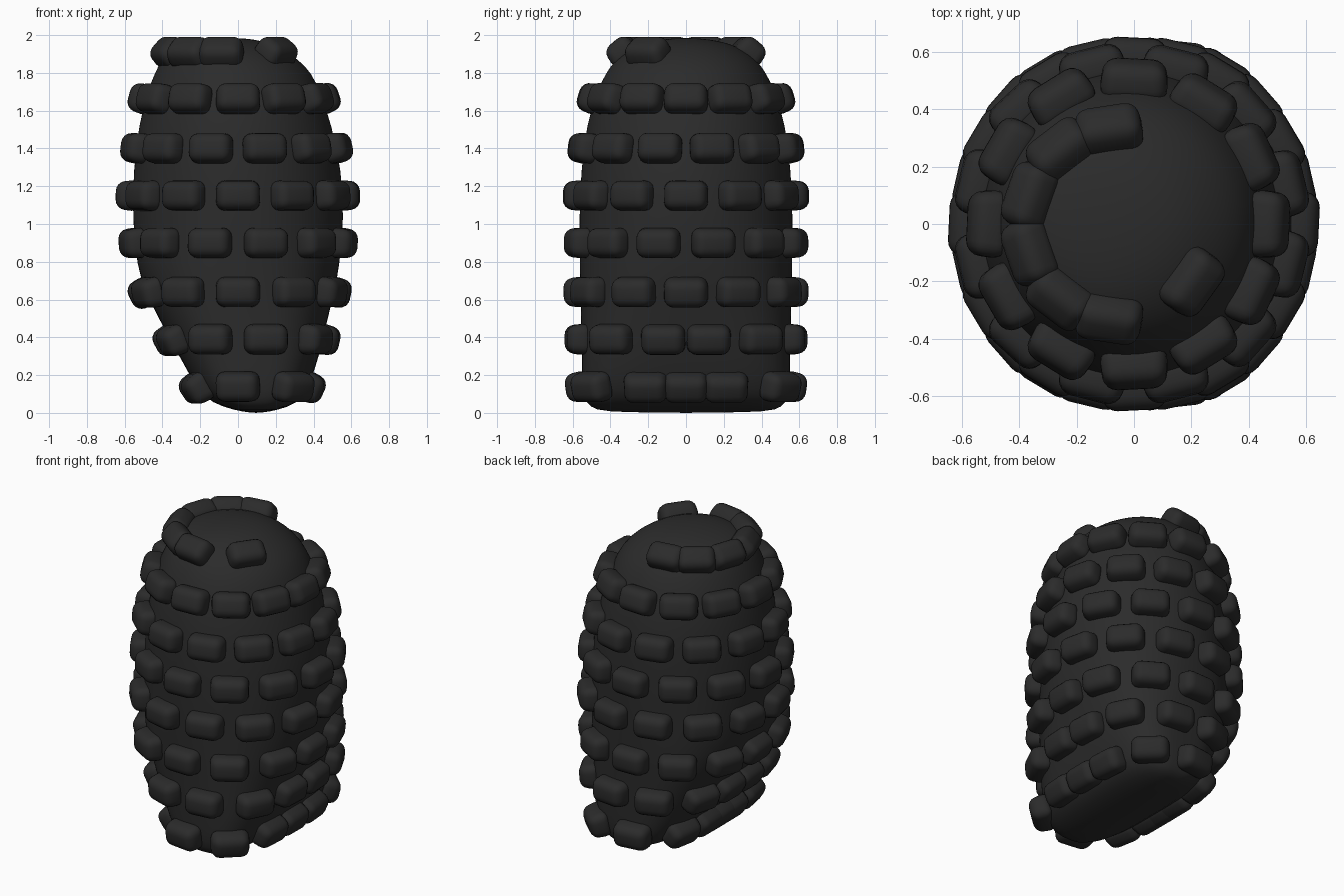
import bpy, bmesh, math
from mathutils import Matrix, Vector
from mathutils.bvhtree import BVHTree

cube = bpy.data.objects.get("Cube")
if cube:
    bpy.data.objects.remove(cube, do_unlink=True)


def material(name, rgb):
    m = bpy.data.materials.new(name)
    m.use_nodes = True
    col = (*rgb, 1.0)
    m.diffuse_color = col
    bsdf = m.node_tree.nodes["Principled BSDF"]
    bsdf.inputs["Base Color"].default_value = col
    bsdf.inputs["Roughness"].default_value = 0.7
    return m


charcoal = material("charcoal", (0.024, 0.024, 0.024))


def finish(bm, name):
    bmesh.ops.recalc_face_normals(bm, faces=bm.faces)
    mesh = bpy.data.meshes.new(name)
    for f in bm.faces:
        f.smooth = True
    bm.to_mesh(mesh)
    mesh.materials.append(charcoal)
    obj = bpy.data.objects.new(name, mesh)
    bpy.context.collection.objects.link(obj)
    return obj


# Body sections: height, left x, right x, half depth, squareness
SECTIONS = [
    (0.005, 0.03, 0.16, 0.44, 3.2), (0.03, -0.08, 0.27, 0.51, 3.3),
    (0.08, -0.18, 0.345, 0.54, 3.3), (0.17, -0.24, 0.385, 0.55, 3.3),
    (0.30, -0.31, 0.43, 0.552, 3.1), (0.50, -0.42, 0.475, 0.556, 2.7),
    (0.64, -0.49, 0.51, 0.56, 2.45), (0.77, -0.535, 0.537, 0.563, 2.25),
    (1.03, -0.56, 0.562, 0.566, 2.0), (1.28, -0.555, 0.55, 0.557, 2.0),
    (1.53, -0.525, 0.495, 0.527, 2.0), (1.70, -0.48, 0.435, 0.472, 2.0),
    (1.80, -0.44, 0.39, 0.425, 2.0), (1.87, -0.405, 0.32, 0.372, 2.0),
    (1.92, -0.36, 0.245, 0.31, 2.0), (1.96, -0.265, 0.165, 0.22, 2.0),
    (1.98, -0.13, 0.07, 0.11, 2.0),
]
SIDES = 64


def spow(v, e):
    return math.copysign(abs(v) ** e, v)


# Body: lofted superellipses closed at both ends
bm = bmesh.new()
rings = []
for z, x0, x1, h, n in SECTIONS:
    c, r = (x0 + x1) / 2, (x1 - x0) / 2
    ring = []
    for i in range(SIDES):
        a = 2 * math.pi * i / SIDES
        ring.append(bm.verts.new((c + r * spow(math.cos(a), 2 / n),
                                  h * spow(math.sin(a), 2 / n), z)))
    rings.append(ring)
for lo, hi in zip(rings, rings[1:]):
    for i in range(SIDES):
        j = (i + 1) % SIDES
        bm.faces.new((lo[i], lo[j], hi[j], hi[i]))
for ring, z in ((rings[0], 0.0), (rings[-1], 1.985)):
    mid = sum((v.co for v in ring), Vector()) / SIDES
    pole = bm.verts.new((mid.x, mid.y, z))
    for i in range(SIDES):
        bm.faces.new((ring[i], ring[(i + 1) % SIDES], pole))
bmesh.ops.recalc_face_normals(bm, faces=bm.faces)
surface = BVHTree.FromBMesh(bm)
body = finish(bm, "body")
bm.free()
sub = body.modifiers.new("smooth", "SUBSURF")
sub.levels = sub.render_levels = 1


# Stud: well rounded brick, narrower on its outer face (local z)
def add_stud(bm, matrix):
    part = bmesh.new()
    bmesh.ops.create_cube(part, size=1.0,
                          matrix=Matrix.Diagonal((0.242, 0.17, 0.13, 1)))
    for v in part.verts:
        if v.co.z > 0:
            v.co.x *= 0.9
            v.co.y *= 0.84
    bmesh.ops.bevel(part, geom=part.edges[:], offset=0.048, segments=4,
                    profile=0.5, affect='EDGES')
    part.transform(matrix)
    tmp = bpy.data.meshes.new("tmp")
    part.to_mesh(tmp)
    bm.from_mesh(tmp)
    bpy.data.meshes.remove(tmp)
    part.free()


# Twelve studs per ring, alternate rings staggered; the crown ring has gaps
full = [30 * k for k in range(12)]
staggered = [a + 15 for a in full]
crown = [-15, -45, -75, -105, -135, -165, 45]
ROWS = [(0.14, full), (0.39, staggered), (0.64, full), (0.90, staggered),
        (1.15, full), (1.40, staggered), (1.66, full), (1.905, crown)]

for number, (z, angles) in enumerate(ROWS, 1):
    bm = bmesh.new()
    lift = 0.012 if angles is crown else 0.022
    for deg in angles:
        a = math.radians(deg)
        ray = Vector((math.sin(a), -math.cos(a), 0))
        hit, normal, _, _ = surface.ray_cast(Vector((0, 0, z)), ray)
        if hit is None:
            continue
        if normal.dot(ray) < 0:
            normal = -normal
        tangent = Vector((0, 0, 1)).cross(normal).normalized()
        up = normal.cross(tangent)
        m = Matrix((tangent, up, normal)).transposed().to_4x4()
        m.translation = hit + normal * lift
        add_stud(bm, m)
    finish(bm, f"stud_ring_{number}")
    bm.free()
